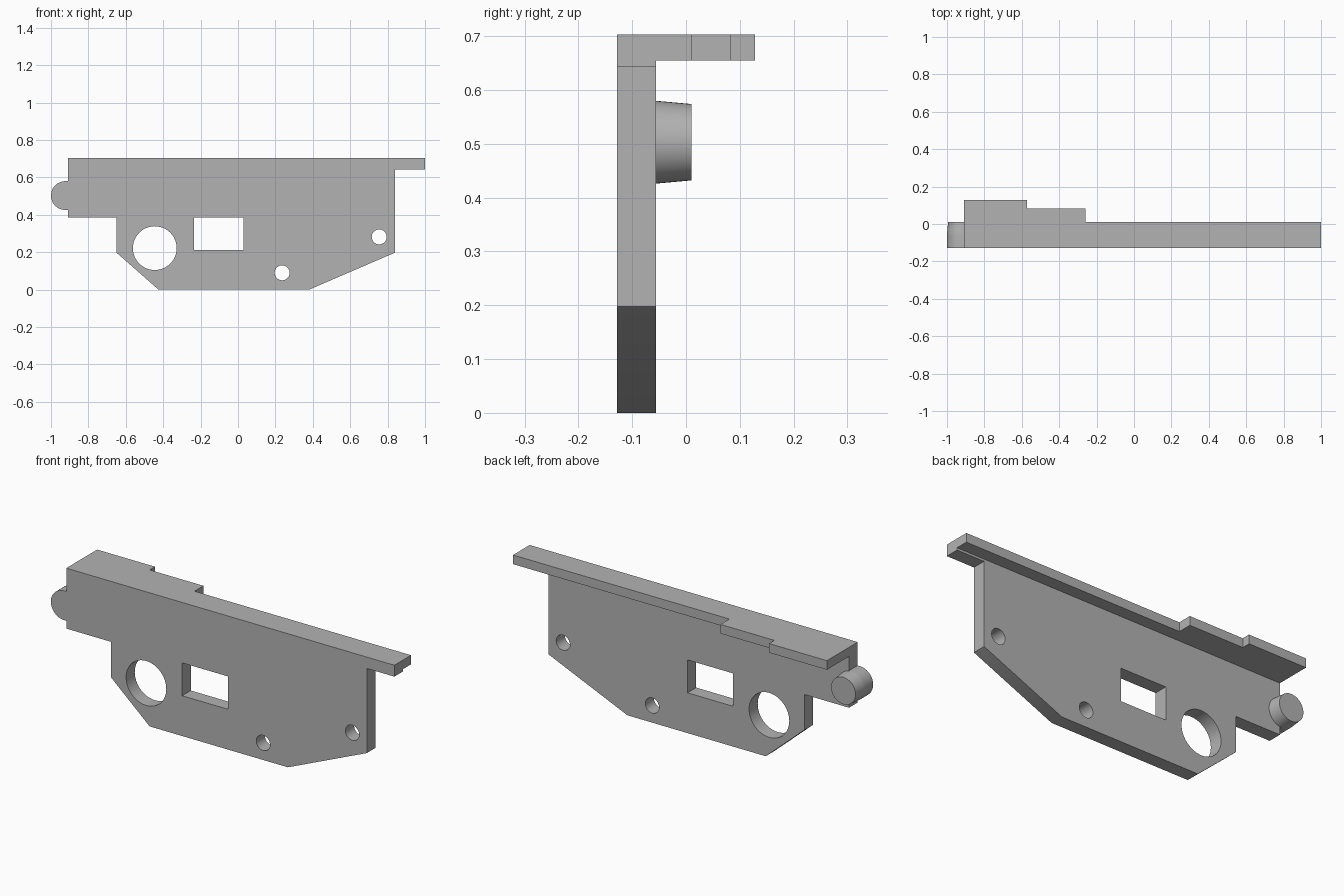
import bpy, bmesh, math
from mathutils import Matrix

cube = bpy.data.objects.get("Cube")
if cube:
    bpy.data.objects.remove(cube, do_unlink=True)

grey = bpy.data.materials.new("plain grey")
grey.use_nodes = True
colour = (0.45, 0.45, 0.45, 1)
grey.diffuse_color = colour
grey.node_tree.nodes["Principled BSDF"].inputs["Base Color"].default_value = colour

FRONT, BACK = -0.128, -0.056    # plate thickness in y
TOP = 0.703
LEFT_END = -0.91
PEG_X, PEG_Z, PEG_R = -0.923, 0.503, 0.077


def finish(name, bm):
    bmesh.ops.recalc_face_normals(bm, faces=bm.faces)
    mesh = bpy.data.meshes.new(name)
    bm.to_mesh(mesh)
    bm.free()
    mesh.materials.append(grey)
    ob = bpy.data.objects.new(name, mesh)
    bpy.context.collection.objects.link(ob)
    return ob


def prism(name, points, offset):
    """Extrude a closed 3D outline along an offset."""
    bm = bmesh.new()
    face = bm.faces.new([bm.verts.new(p) for p in points])
    new = bmesh.ops.extrude_face_region(bm, geom=[face])["geom"]
    verts = [g for g in new if isinstance(g, bmesh.types.BMVert)]
    bmesh.ops.translate(bm, verts=verts, vec=offset)
    return finish(name, bm)


def plate_prism(name, outline, y0, y1):
    return prism(name, [(x, y0, z) for x, z in outline], (0, y1 - y0, 0))


def arc(x, z, r, start, end, steps):
    angles = [math.radians(start + (end - start) * i / steps) for i in range(steps + 1)]
    return [(x + r * math.cos(a), z + r * math.sin(a)) for a in angles]


def smooth(ob):
    bpy.ops.object.select_all(action="DESELECT")
    ob.select_set(True)
    bpy.context.view_layer.objects.active = ob
    bpy.ops.object.shade_smooth_by_angle(angle=math.radians(30))


# Main plate with rounded lug at one end and a narrow tab at the other
outline = [(LEFT_END, TOP), (LEFT_END, PEG_Z + PEG_R)]
outline += arc(PEG_X, PEG_Z, PEG_R, 90, 270, 24)
outline += [(LEFT_END, PEG_Z - PEG_R), (LEFT_END, 0.385), (-0.65, 0.385),
            (-0.65, 0.198), (-0.425, 0), (0.38, 0), (0.84, 0.198),
            (0.84, 0.643), (1, 0.643), (1, TOP)]
plate = plate_prism("main_plate", outline, FRONT, BACK)

# Holes through the plate
holes = [arc(x, z, r, 0, 360, 48)[:-1] for x, z, r in
         ((-0.445, 0.222, 0.117), (0.236, 0.09, 0.04), (0.755, 0.282, 0.04))]
holes.append([(-0.235, 0.212), (0.03, 0.212), (0.03, 0.385), (-0.235, 0.385)])
for hole in holes:
    cutter = plate_prism("hole_cutter", hole, FRONT - 0.1, BACK + 0.1)
    cutter.hide_render = True
    mod = plate.modifiers.new("hole", "BOOLEAN")
    mod.operation = "DIFFERENCE"
    mod.solver = "EXACT"
    mod.object = cutter
    bpy.context.view_layer.objects.active = plate
    bpy.ops.object.modifier_apply(modifier=mod.name)
    bpy.data.objects.remove(cutter, do_unlink=True)
smooth(plate)

# Stepped flange along the top, reaching backwards
steps = [(LEFT_END, BACK), (1, BACK), (1, 0.01), (-0.26, 0.01), (-0.26, 0.084),
         (-0.573, 0.084), (-0.573, 0.128), (LEFT_END, 0.128)]
prism("top_flange", [(x, y, 0.655) for x, y in steps], (0, 0, TOP - 0.655))

# Tapered peg behind the lug
bm = bmesh.new()
depth = 0.01 - BACK
place = Matrix.Translation((PEG_X, BACK + depth / 2, PEG_Z)) @ Matrix.Rotation(-math.pi / 2, 4, "X")
bmesh.ops.create_cone(bm, cap_ends=True, segments=48, radius1=PEG_R,
                      radius2=0.071, depth=depth, matrix=place)
smooth(finish("tapered_peg", bm))
